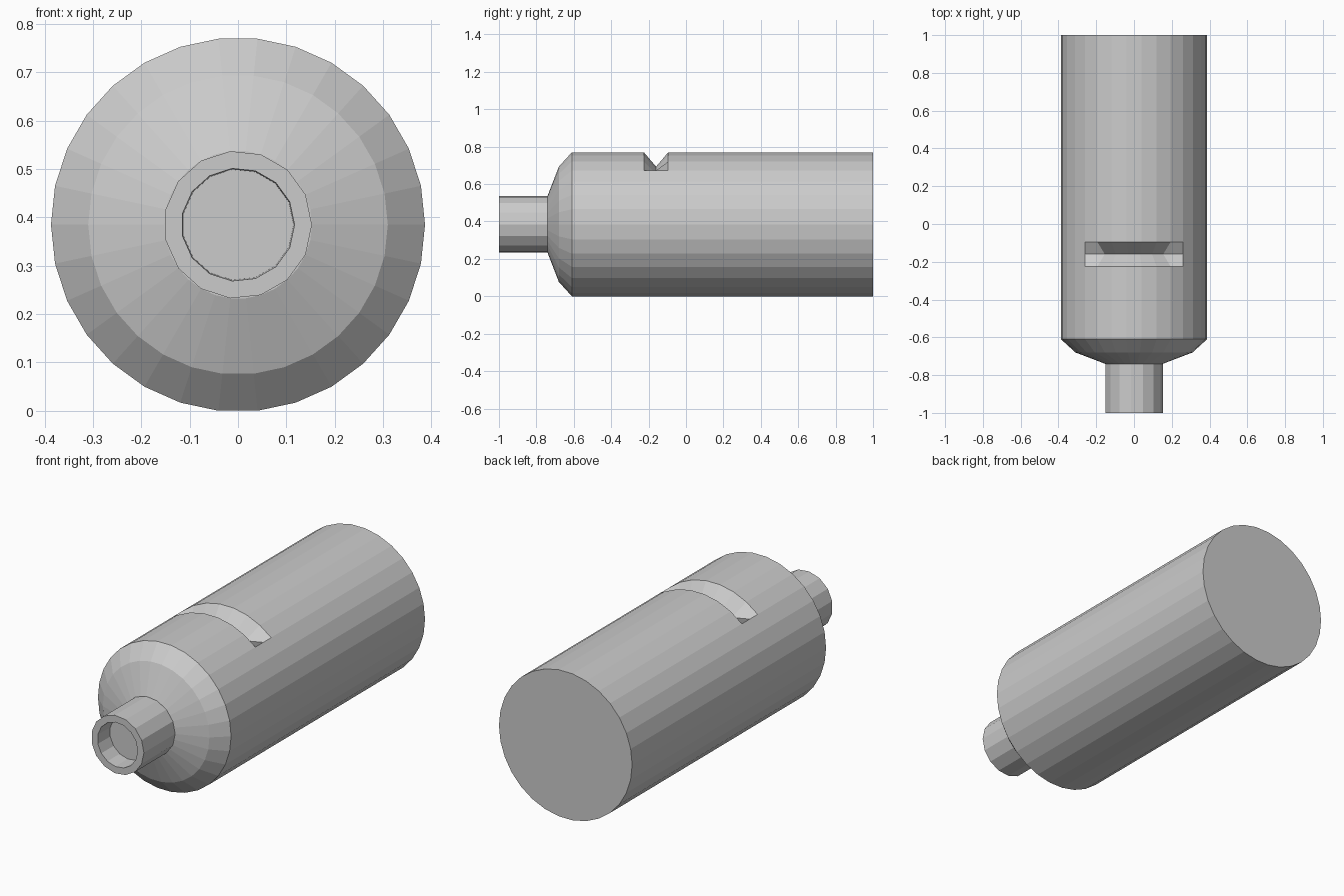
import bpy
import bmesh
from math import cos, sin, tau

AXIS_Z = 0.385

old = bpy.data.objects.get("Cube")
if old:
    bpy.data.objects.remove(old, do_unlink=True)


def lathe(name, profile, sides, dent=None):
    """Revolve (y, radius) points about the long axis and cap both ends.
    dent = (ring index, first column, last column, radius) presses in part of a ring."""
    bm = bmesh.new()
    rings = []
    for i, (y, radius) in enumerate(profile):
        ring = []
        for k in range(sides):
            r = radius
            if dent and i == dent[0] and dent[1] <= k <= dent[2]:
                r = dent[3]
            a = tau * k / sides
            ring.append(bm.verts.new((r * cos(a), y, AXIS_Z + r * sin(a))))
        rings.append(ring)
    for a, b in zip(rings, rings[1:]):
        for k in range(sides):
            n = (k + 1) % sides
            bm.faces.new((a[k], a[n], b[n], b[k]))
    bm.faces.new(rings[0])
    bm.faces.new(rings[-1])
    bmesh.ops.recalc_face_normals(bm, faces=bm.faces[:])
    mesh = bpy.data.meshes.new(name)
    bm.to_mesh(mesh)
    bm.free()
    obj = bpy.data.objects.new(name, mesh)
    bpy.context.collection.objects.link(obj)
    return obj


# Closed tube with a two-step shoulder and a V notch across the top
R = 0.387
body = [(-0.74, 0.153), (-0.68, 0.31), (-0.61, R),
        (-0.225, R), (-0.16, R), (-0.095, R), (1.0, R)]
lathe("body", body, 30, dent=(4, 5, 10, 0.31))

# Mouthpiece with a recessed bore
neck = [(-0.74, 0.153), (-1.0, 0.153), (-1.0, 0.117), (-0.9, 0.115)]
lathe("mouthpiece", neck, 15)
